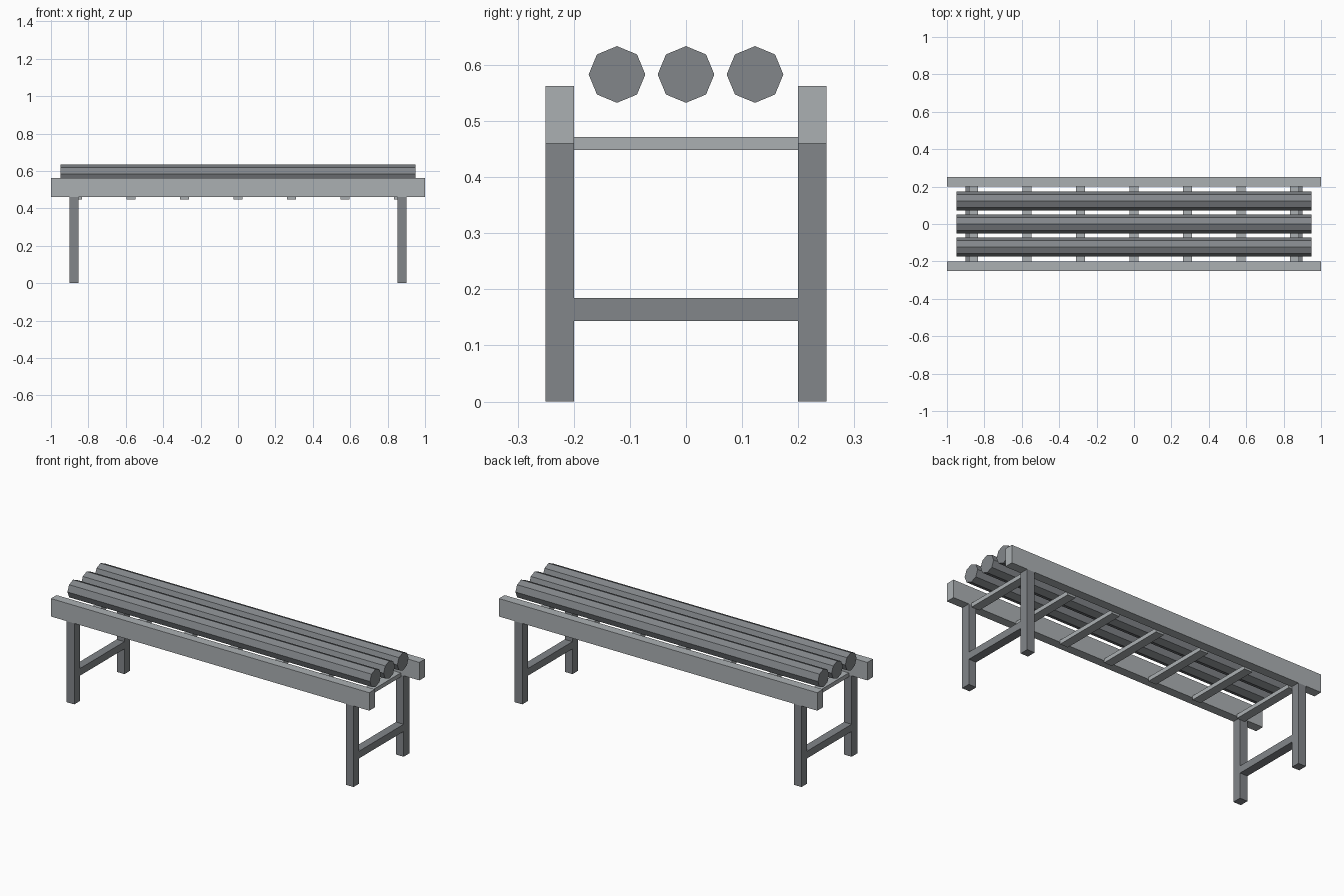
import bpy
import math

cube = bpy.data.objects.get("Cube")
if cube:
    bpy.data.objects.remove(cube, do_unlink=True)


def make_material(name, rgb):
    mat = bpy.data.materials.new(name)
    mat.use_nodes = True
    colour = (*rgb, 1)
    mat.diffuse_color = colour
    mat.node_tree.nodes["Principled BSDF"].inputs["Base Color"].default_value = colour
    return mat


light_grey = make_material("light_grey", (0.41, 0.435, 0.45))
dark_grey = make_material("dark_grey", (0.225, 0.24, 0.255))


def finish(name, mat):
    obj = bpy.context.object
    obj.name = name
    obj.data.materials.append(mat)
    bpy.ops.object.transform_apply(location=False, rotation=True, scale=True)
    return obj


def box(name, centre, size, mat):
    bpy.ops.mesh.primitive_cube_add(size=1, location=centre)
    bpy.context.object.scale = size
    return finish(name, mat)


# Long side rails
for side, y in (("front", -0.225), ("back", 0.225)):
    box(f"{side}_rail", (0, y, 0.511), (2, 0.051, 0.102), light_grey)

# Legs and the stretcher joining each pair
for end, x in (("right", -0.877), ("left", 0.877)):
    for side, y in (("front", -0.225), ("back", 0.225)):
        box(f"{side}_{end}_leg", (x, y, 0.23), (0.048, 0.051, 0.46), dark_grey)
    box(f"{end}_stretcher", (x, 0, 0.164), (0.048, 0.4, 0.041), dark_grey)

# Cross slats between the rails
for i in range(-3, 4):
    box(f"cross_slat_{i + 4}", (i * 0.286, 0, 0.46), (0.05, 0.4, 0.023), light_grey)

# Eight-sided seat poles
for i in range(-1, 2):
    bpy.ops.mesh.primitive_cylinder_add(vertices=8, radius=0.0505, depth=1.9,
                                        location=(0, i * 0.123, 0.583),
                                        rotation=(0, math.pi / 2, 0))
    finish(f"seat_pole_{i + 2}", dark_grey)
